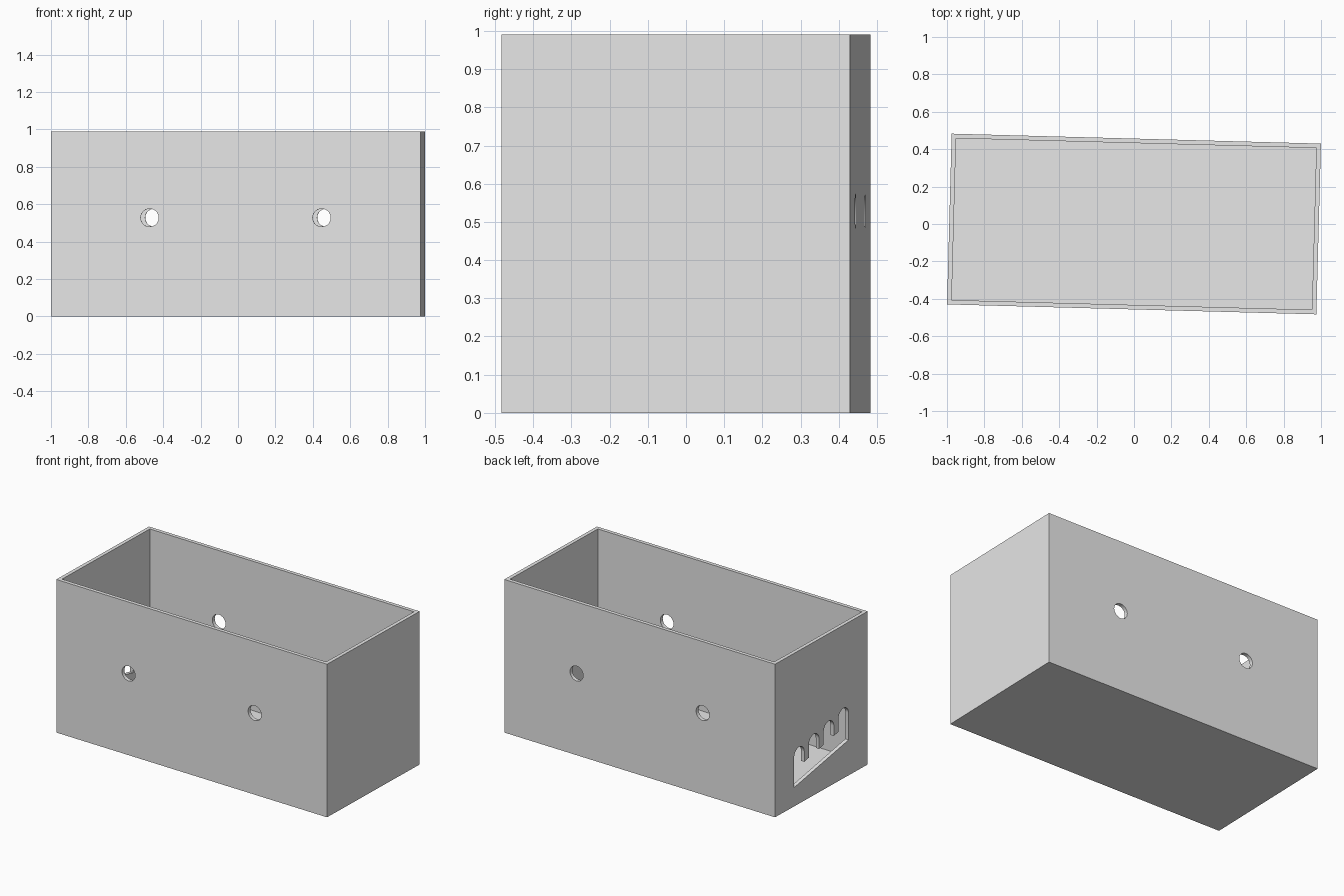
import bpy, bmesh, math

if "Cube" in bpy.data.objects:
    bpy.data.objects.remove(bpy.data.objects["Cube"])

LENGTH, WIDTH, HEIGHT, WALL = 1.975, 0.913, 0.99, 0.024
TILT = math.radians(-1.54)

grey = bpy.data.materials.new("light grey")
grey.diffuse_color = (0.8, 0.8, 0.8, 1)
grey.use_nodes = True
grey.node_tree.nodes["Principled BSDF"].inputs["Base Color"].default_value = grey.diffuse_color


def prism(name, outline, offset):
    """Extrude a closed 3D outline by an offset vector into a solid."""
    bm = bmesh.new()
    face = bm.faces.new([bm.verts.new(p) for p in outline])
    out = bmesh.ops.extrude_face_region(bm, geom=[face])
    bmesh.ops.translate(bm, vec=offset,
                        verts=[g for g in out["geom"] if isinstance(g, bmesh.types.BMVert)])
    bmesh.ops.recalc_face_normals(bm, faces=bm.faces)
    mesh = bpy.data.meshes.new(name)
    bm.to_mesh(mesh)
    bm.free()
    mesh.materials.append(grey)
    obj = bpy.data.objects.new(name, mesh)
    bpy.context.collection.objects.link(obj)
    return obj


def rect(length, width, z):
    x, y = length / 2, width / 2
    return [(-x, -y, z), (x, -y, z), (x, y, z), (-x, y, z)]


def cut(target, cutter):
    """Subtract the cutter and discard it."""
    mod = target.modifiers.new("cut", 'BOOLEAN')
    mod.operation, mod.solver, mod.object = 'DIFFERENCE', 'EXACT', cutter
    bpy.context.view_layer.objects.active = target
    bpy.ops.object.modifier_apply(modifier=mod.name)
    bpy.data.objects.remove(cutter)


# Open-topped box with a floor
box = prism("open_box", rect(LENGTH, WIDTH, 0), (0, 0, HEIGHT))
cut(box, prism("cavity", rect(LENGTH - 2 * WALL, WIDTH - 2 * WALL, WALL), (0, 0, HEIGHT)))

# Round holes through both long walls
for x in (-0.46, 0.46):
    ring = [(x + 0.048 * math.cos(a), -0.6, 0.528 + 0.048 * math.sin(a))
            for a in (math.tau * i / 48 for i in range(48))]
    cut(box, prism("hole", ring, (0, 1.2, 0)))

# Comb-shaped opening in the left end: sloped sill, four arched slots
HALF, R, SLOPE = 0.268, 0.05, 0.2
STEP = (2 * HALF - 2 * R) / 3
comb = [(-HALF, 0.122 + SLOPE * 2 * HALF), (HALF, 0.122)]
for i in range(4):
    y = HALF - R - STEP * i
    rise = SLOPE * STEP * i
    if i > 0:
        comb.append((y + R, 0.256 + rise - SLOPE * STEP + 0.005))
    comb += [(y + R * math.cos(a), 0.316 + rise + R * math.sin(a))
             for a in (math.pi * k / 16 for k in range(17))]
    if i < 3:
        comb.append((y - R, 0.251 + rise))
cut(box, prism("comb_opening", [(-1.2, y, z) for y, z in comb], (0.4, 0, 0)))

# Smooth the round edges, keep corners sharp, turn the box slightly
bpy.ops.object.select_all(action='DESELECT')
box.select_set(True)
bpy.context.view_layer.objects.active = box
bpy.ops.object.shade_smooth_by_angle(angle=math.radians(30))
box.rotation_euler.z = TILT
